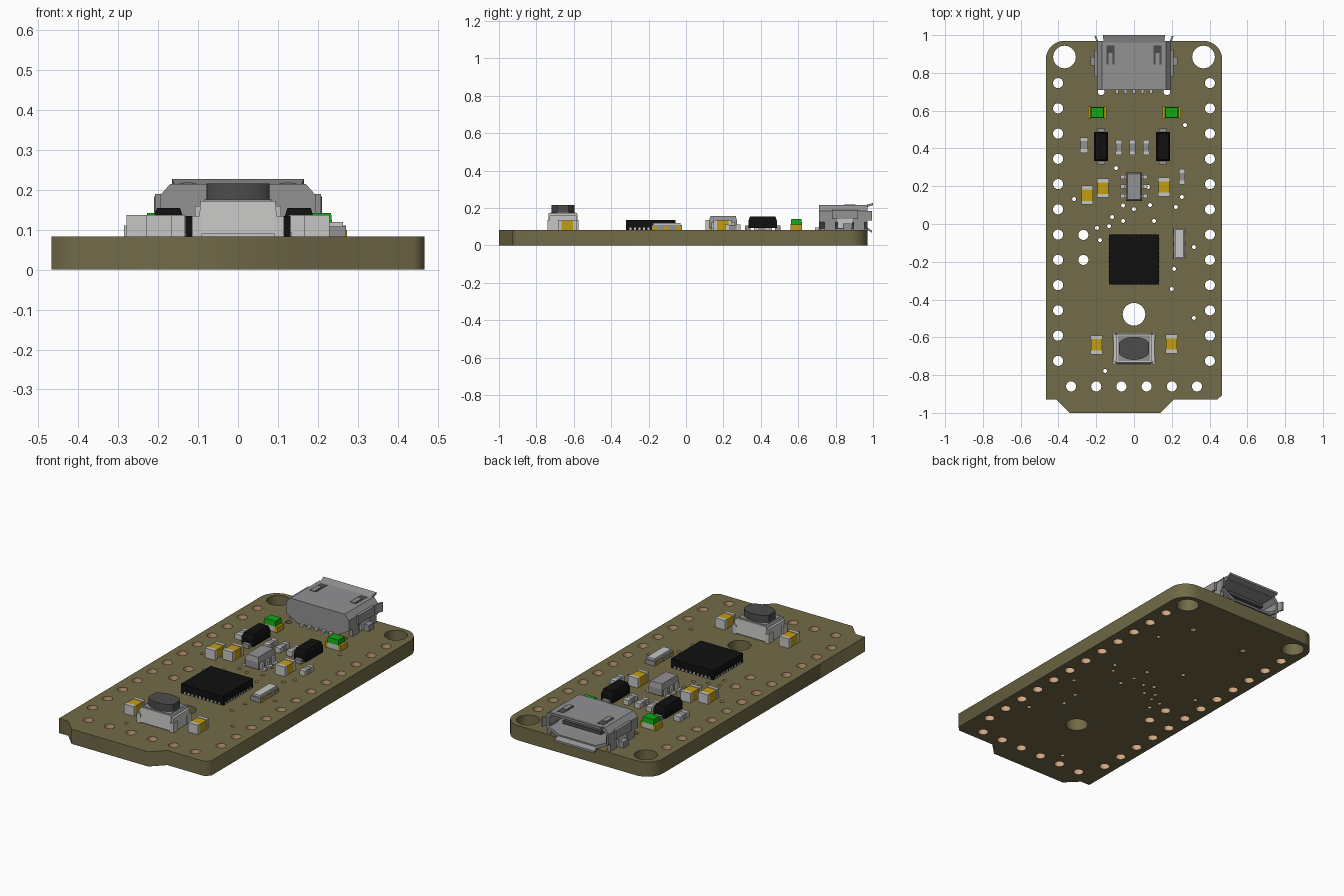
import bpy, bmesh, math
from mathutils import Vector

if "Cube" in bpy.data.objects:
    bpy.data.objects.remove(bpy.data.objects["Cube"])

def material(name, r, g, b):
    m = bpy.data.materials.new(name)
    lin = [(c / 255 / 12.92) if c < 11 else ((c / 255 + 0.055) / 1.055) ** 2.4 for c in (r, g, b)]
    m.diffuse_color = (*lin, 1)
    m.use_nodes = True
    m.node_tree.nodes["Principled BSDF"].inputs["Base Color"].default_value = m.diffuse_color
    return m

OLIVE = material("olive board", 114, 107, 72)
COPPER = material("copper plating", 208, 168, 130)
BLACK = material("black plastic", 16, 16, 16)
DARK = material("dark grey", 76, 76, 76)
STEEL = material("steel grey", 146, 146, 148)
LIGHT = material("light grey", 198, 198, 196)
GOLD = material("gold", 196, 158, 18)
GREEN = material("green", 18, 168, 20)
TOP = 0.083

def finish(name, bm, mat):
    bmesh.ops.recalc_face_normals(bm, faces=bm.faces)
    me = bpy.data.meshes.new(name)
    bm.to_mesh(me)
    bm.free()
    me.materials.append(mat)
    ob = bpy.data.objects.new(name, me)
    bpy.context.collection.objects.link(ob)
    return ob

def box(name, mat, x, y, w, d, z0, z1, inset=0):
    """Box by centre, size and height range; inset narrows the top."""
    bm = bmesh.new()
    bmesh.ops.create_cube(bm, size=1)
    for v in bm.verts:
        k = inset if v.co.z > 0 else 0
        v.co = (x + math.copysign(w / 2 - k, v.co.x), y + math.copysign(d / 2 - k, v.co.y),
                z1 if v.co.z > 0 else z0)
    return finish(name, bm, mat)

def loft(name, mat, rings):
    """Closed skin through rings of equal length, capped at both ends."""
    bm = bmesh.new()
    rs = [[bm.verts.new(p) for p in r] for r in rings]
    n = len(rs[0])
    for a, b in zip(rs, rs[1:]):
        for i in range(n):
            bm.faces.new((a[i], a[(i + 1) % n], b[(i + 1) % n], b[i]))
    bm.faces.new(rs[0])
    bm.faces.new(rs[-1])
    return finish(name, bm, mat)

# --- circuit board with drilled holes ---
pins = [(s * 0.402, 0.746 - i * 0.1337) for s in (-1, 1) for i in range(12)]
pins += [(-0.333 + i * 0.1333, -0.86) for i in range(6)]
pins += [(-0.268, -0.058), (-0.268, -0.19)]
mounts = [(-0.368, 0.884), (0.368, 0.884), (0, -0.478)]
pegs = [(-0.174, 0.70), (0.174, 0.70)]
vias = [(-.095, .296), (.27, .524), (.074, .196), (.254, .143), (.222, .09), (-.317, .132),
        (.085, .1), (.106, .016), (-.058, .098), (0, .079), (-.116, .037), (-.058, .016),
        (-.132, -.011), (-.196, -.021), (-.18, -.085), (.212, -.238), (.2, -.344),
        (.317, -.122), (.317, -.497), (-.153, -.778)]

def circle(c, r, n):
    return [(c[0] + r * math.cos(2 * math.pi * i / n), c[1] + r * math.sin(2 * math.pi * i / n))
            for i in range(n)]

outline = [(-.467, -.93), (-.41, -.93), (-.34, -1), (.14, -1), (.21, -.93), (.44, -.93), (.467, -.905)]
for cx, start in ((.367, 0), (-.367, 90)):
    for i in range(9):
        a = math.radians(start + i * 11.25)
        outline.append((cx + .1 * math.cos(a), .87 + .1 * math.sin(a)))

curve = bpy.data.curves.new("board_outline", 'CURVE')
curve.dimensions = '2D'
curve.fill_mode = 'BOTH'
curve.extrude = TOP / 2
loops = [outline] + [circle(c, .027, 16) for c in pins] + [circle(c, .06, 28) for c in mounts]
loops += [circle(c, .018, 12) for c in pegs] + [circle(c, .011, 8) for c in vias]
for pts in loops:
    s = curve.splines.new('POLY')
    s.points.add(len(pts) - 1)
    for p, q in zip(s.points, pts):
        p.co = (*q, 0, 1)
    s.use_cyclic_u = True
tmp = bpy.data.objects.new("board_outline", curve)
bpy.context.collection.objects.link(tmp)
bpy.context.view_layer.update()
flat = bpy.data.meshes.new_from_object(tmp.evaluated_get(bpy.context.evaluated_depsgraph_get()))
bpy.data.objects.remove(tmp)
bm = bmesh.new()
bm.from_mesh(flat)
bmesh.ops.remove_doubles(bm, verts=bm.verts, dist=1e-5)
bmesh.ops.translate(bm, verts=bm.verts, vec=(0, 0, TOP / 2))
board = finish("circuit_board", bm, OLIVE)
board.data.materials.clear()
board.data.materials.append(OLIVE)
board.data.materials.append(COPPER)
# plated walls inside the pin holes and vias
plated = [(c, .03) for c in pins] + [(c, .013) for c in vias]
for f in board.data.polygons:
    f.material_index = 0
    if abs(f.normal.z) < .5:
        c = Vector(f.center[:2])
        f.material_index = int(any((c - Vector(p)).length < r for p, r in plated))

# --- usb socket: hollow shell open to the back ---
half = [(.125, .086), (.196, .125), (.196, .185), (.17, .215)]
prof = half + [(-x, z) for x, z in reversed(half)]
inner = [(x * .91, .15 + (z - .15) * .78) for x, z in prof]
ring = lambda p, y: [(x, y, z) for x, z in p]
loft("usb_shell", STEEL, [ring(prof, .71), ring(prof, .97), ring(inner, .97), ring(inner, .75)])
box("usb_tongue", DARK, 0, .84, .24, .18, .145, .165)

def lip(name, a, b, t):
    """Thin flared plate between two edges."""
    loft(name, STEEL, [[a[0], a[1], b[1], b[0]], [tuple(Vector(p) + Vector(t)) for p in (a[0], a[1], b[1], b[0])]])

lip("usb_top_lip", [(-.16, .96, .203), (.16, .96, .203)], [(-.165, 1, .215), (.165, 1, .215)], (0, 0, .012))
lip("usb_bottom_lip", [(-.12, .96, .086), (.12, .96, .086)], [(-.125, .995, .068), (.125, .995, .068)], (0, 0, .012))
for s in (-1, 1):
    lip("usb_side_lip", [(s * .186, .96, .132), (s * .186, .96, .182)],
        [(s * .2, .995, .132), (s * .2, .995, .184)], (s * .01, 0, 0))
    box("usb_side_tab", STEEL, s * .2, .85, .016, .14, .14, .19)
    box("usb_side_window", LIGHT, s * .196, .85, .008, .08, .09, .14)
    box("usb_foot", STEEL, s * .212, .862, .036, .045, TOP, .118)
    for y in (.77, .925):
        box("usb_side_leg", STEEL, s * .185, y, .022, .06, TOP, .14)
    box("usb_top_slot", DARK, s * .125, .895, .042, .1, .211, .2165)
    box("usb_spring", STEEL, s * .125, .875, .022, .06, .213, .2185)
for i in range(5):
    box("usb_pin", LIGHT, (i - 2) * .045, .705, .018, .03, TOP, .095)

# --- chip passives: body between two end caps along y ---
def passive(name, mat, x, y, w, d, h, cap):
    box(name + "_body", mat, x, y, w * .96, d - 2 * cap, TOP, TOP + h * .95)
    for s in (-1, 1):
        box(name + "_end", LIGHT, x, y + s * (d - cap) / 2, w, cap, TOP, TOP + h)

for x, y in ((-.248, .153), (-.164, .19), (.159, .196), (-.198, -.64), (.198, -.635)):
    passive("capacitor", GOLD, x, y, .062, .1, .054, .02)
for x, y, w in ((-.264, .418, .042), (-.08, .405, .034), (-.008, .405, .034),
                (.064, .405, .034), (.254, .25, .034)):
    passive("resistor", STEEL, x, y, w, .082, .028, .02)

# --- indicator lights ---
for x in (-.195, .2):
    box("led_base", LIGHT, x, .59, .07, .058, TOP, .115)
    box("led_lens", GREEN, x, .59, .072, .06, .113, .142, .003)
    for s in (-1, 1):
        box("led_contact", GOLD, x + s * .041, .59, .016, .062, TOP, .113)

# --- diodes ---
for x in (-.174, .153):
    box("diode_lower", BLACK, x, .41, .074, .152, .092, .13)
    box("diode_upper", BLACK, x, .41, .074, .152, .13, .155, .008)
    for s in (-1, 1):
        box("diode_lead", STEEL, x, .41 + s * .08, .04, .03, TOP, .106)

# --- regulator ---
box("regulator_lower", STEEL, 0, .198, .085, .15, .092, .13)
box("regulator_upper", STEEL, 0, .198, .085, .15, .13, .157, .007)
for s in (-1, 1):
    for y in (.148, .198, .248):
        box("regulator_shoulder", LIGHT, s * .046, y, .016, .022, .09, .122)
        box("regulator_lead", LIGHT, s * .06, y, .024, .022, TOP, .093)

# --- processor with edge pads ---
box("processor", BLACK, 0, -.188, .264, .264, TOP, .135)
for i in range(10):
    o = (i - 4.5) * .024
    for s in (-1, 1):
        box("processor_pad", LIGHT, s * .1315, -.188 + o, .005, .011, TOP, .095)
        box("processor_pad", LIGHT, o, -.188 + s * .1315, .011, .005, TOP, .095)

# --- crystal ---
box("crystal_base", STEEL, .24, -.103, .062, .165, TOP, .108)
box("crystal_lid", LIGHT, .24, -.103, .046, .148, .108, .12)
for s in (-1, 1):
    for y in (-.165, -.103, -.041):
        box("crystal_pad", GOLD, .24 + s * .031, y, .004, .028, TOP, .1)

# --- reset button ---
BY = -.658
box("button_body", LIGHT, 0, BY, .216, .145, TOP, .16)
box("button_cover", LIGHT, 0, BY, .2, .164, .09, .172, .006)
box("button_plate", STEEL, 0, BY, .17, .135, .171, .176)
for sx in (-1, 1):
    for sy in (-1, 1):
        box("button_foot", LIGHT, sx * .103, BY + sy * .062, .024, .04, TOP, .135)
oval = [(max(-.079, min(.079, x * 1.1)), y + BY) for x, y in circle((0, 0), 1, 48)
        for x, y in [(x * .082, y * .061)]]
cap = loft("button_cap", DARK, [[(x, y, z) for x, y in oval] for z in (.165, .216)])
bpy.context.view_layer.objects.active = cap
cap.select_set(True)
bpy.ops.object.shade_smooth_by_angle()
